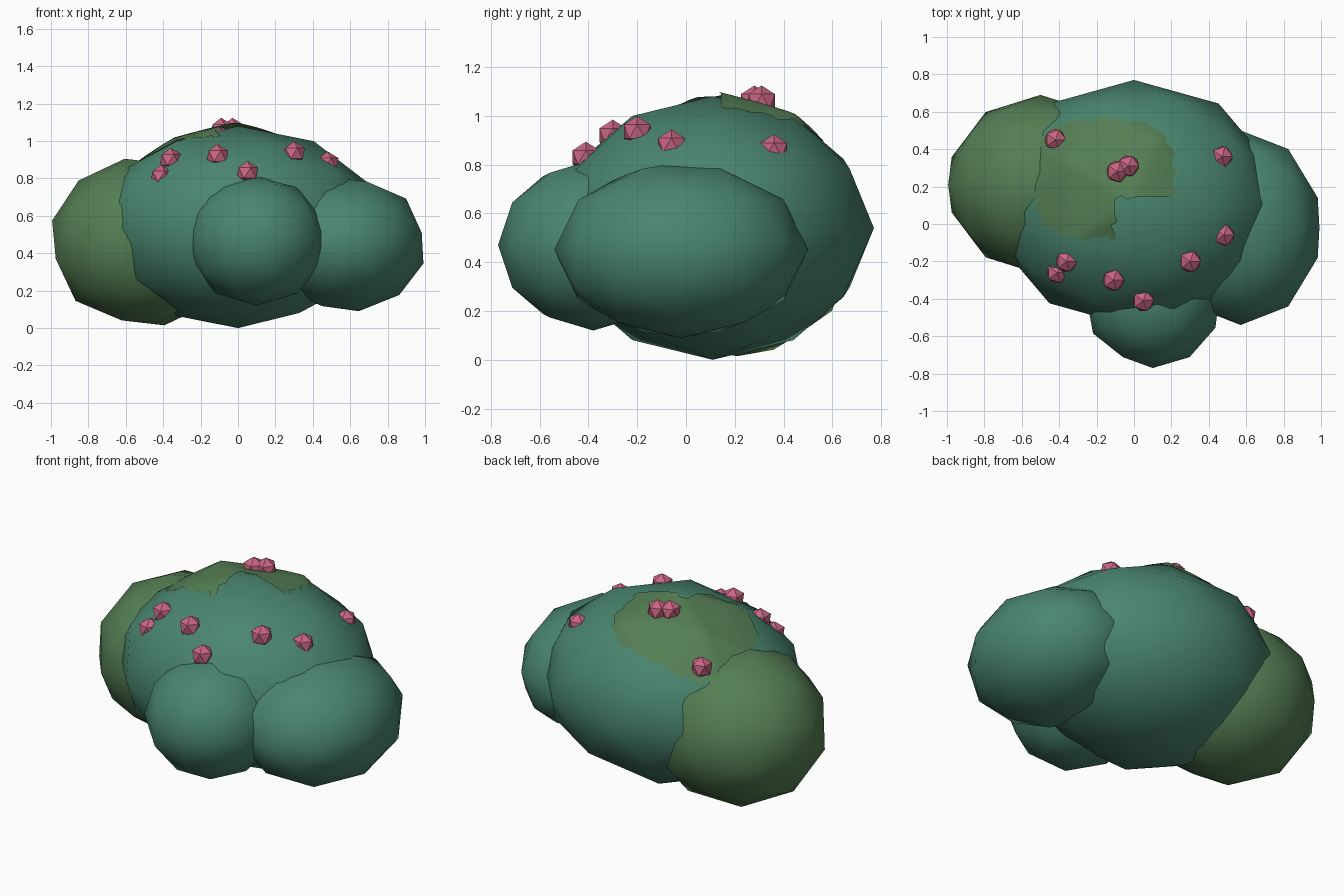
import bpy, bmesh
from mathutils import Vector

if "Cube" in bpy.data.objects:
    bpy.data.objects.remove(bpy.data.objects["Cube"])


def material(name, rgb):
    m = bpy.data.materials.new(name)
    m.diffuse_color = (*rgb, 1)
    m.use_nodes = True
    m.node_tree.nodes["Principled BSDF"].inputs["Base Color"].default_value = m.diffuse_color
    return m


TEAL = material("teal_leaf", (0.068, 0.235, 0.16))
OLIVE = material("olive_leaf", (0.09, 0.21, 0.088))
PINK = material("pink_berry", (0.58, 0.13, 0.225))


def finish(name, bm, mat, smooth):
    me = bpy.data.meshes.new(name)
    bm.to_mesh(me)
    bm.free()
    me.materials.append(mat)
    for p in me.polygons:
        p.use_smooth = smooth
    ob = bpy.data.objects.new(name, me)
    bpy.context.collection.objects.link(ob)
    return ob


def blob_mesh(centre, radii, pole, level=2):
    """Faceted ball with its pole turned to a direction, then stretched."""
    bm = bmesh.new()
    bmesh.ops.create_icosphere(bm, subdivisions=level, radius=1)
    q = Vector((0, 0, 1)).rotation_difference(Vector(pole).normalized())
    for v in bm.verts:
        p = q @ v.co
        v.co = [c + r * a for c, r, a in zip(centre, radii, p)]
    return bm


# Leafy clumps
MAIN = ((0, 0.11, 0.54), (0.77, 0.66, 0.54), (0, 0, 1))
clumps = [
    ("main_clump", TEAL, *MAIN),
    ("left_clump", OLIVE, (-0.5, 0.21, 0.46), (0.51, 0.48, 0.455), (-1, 0, 0.26)),
    ("right_clump", TEAL, (0.57, -0.02, 0.45), (0.44, 0.52, 0.365), (1, 0, -0.3)),
    ("front_clump", TEAL, (0.1, -0.38, 0.47), (0.375, 0.39, 0.35), (0, -1, 0)),
]
for name, mat, c, r, pole in clumps:
    finish(name, blob_mesh(c, r, pole), mat, True)

# Olive clump bulging slightly through the top of the main clump
bm = blob_mesh(*MAIN)
bmesh.ops.subdivide_edges(bm, edges=bm.edges[:], cuts=9, use_grid_fill=True)


def spread(p):
    return (abs(p.x + 0.16) / 0.375) ** 3 + (abs(p.y - 0.24) / 0.315) ** 3


def outside(f):
    p = f.calc_center_median()
    return p.z < 0.6 or spread(p) > 1 or (p.x > -0.1 and p.y < 0.14)


bmesh.ops.delete(bm, geom=[f for f in bm.faces if outside(f)], context='FACES')
for v in bm.verts:
    out = (v.co - Vector(MAIN[0])).normalized()
    v.co += out * (0.004 + 0.022 * max(0, 1 - spread(v.co)))
finish("top_olive_clump", bm, OLIVE, True)

# Berries
berries = [
    (-0.42, 0.45, 0.87), (-0.09, 0.28, 1.06), (-0.03, 0.31, 1.06),
    (0.47, 0.36, 0.86), (0.48, -0.06, 0.88), (0.30, -0.20, 0.935),
    (0.05, -0.41, 0.83), (-0.11, -0.30, 0.92), (-0.36, -0.20, 0.90),
    (-0.41, -0.26, 0.81),
]
for i, c in enumerate(berries):
    finish(f"berry_{i + 1}", blob_mesh(c, (0.064,) * 3, (0, 0, 1), 1), PINK, False)
